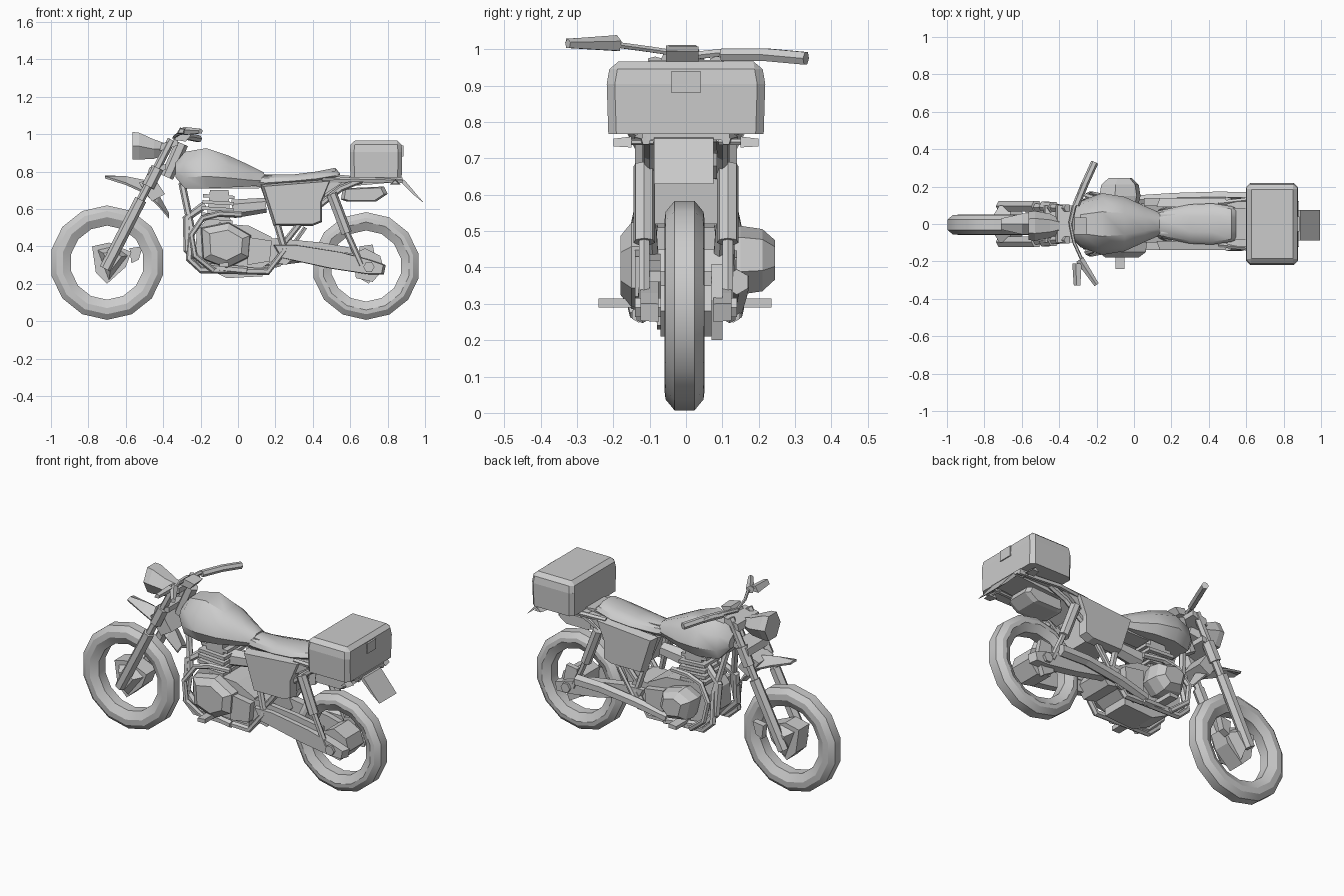
import bpy, bmesh, math
from mathutils import Vector


def finish(name, bm, smooth=None):
    bmesh.ops.recalc_face_normals(bm, faces=bm.faces[:])
    me = bpy.data.meshes.new(name)
    bm.to_mesh(me)
    bm.free()
    ob = bpy.data.objects.new(name, me)
    bpy.context.collection.objects.link(ob)
    if smooth:
        bpy.ops.object.select_all(action='DESELECT')
        ob.select_set(True)
        bpy.context.view_layer.objects.active = ob
        bpy.ops.object.shade_smooth_by_angle(angle=math.radians(smooth))
    return ob


def skin(name, rings, closed=False, smooth=None):
    """Bridge equal-length rings of points, capping the ends if open."""
    bm = bmesh.new()
    vs = [[bm.verts.new(p) for p in r] for r in rings]
    n = len(vs[0])
    for a, b in zip(vs, vs[1:] + ([vs[0]] if closed else [])):
        for i in range(n):
            bm.faces.new((a[i], a[(i + 1) % n], b[(i + 1) % n], b[i]))
    if not closed:
        bm.faces.new(vs[0])
        bm.faces.new(vs[-1])
    return finish(name, bm, smooth)


def layers(name, pts, steps):
    """Side profile (x, z) repeated at each (y, scale about its centre)."""
    cx = sum(p[0] for p in pts) / len(pts)
    cz = sum(p[1] for p in pts) / len(pts)
    return skin(name, [[(cx + (x - cx) * s, y, cz + (z - cz) * s) for x, z in pts] for y, s in steps])


def prism(name, pts, y0, y1, shrink=1.0):
    return layers(name, pts, ((y0, 1), (y1, shrink)))


def tube(name, pts, r, sides=6, r2=None):
    pts = [Vector(p) for p in pts]
    rings = []
    for i, p in enumerate(pts):
        d = (pts[min(i + 1, len(pts) - 1)] - pts[max(i - 1, 0)]).normalized()
        u = d.cross(Vector((0, 1, 0)) if abs(d.y) < .9 else Vector((0, 0, 1))).normalized()
        v = d.cross(u)
        rr = r + ((r2 or r) - r) * i / (len(pts) - 1)
        rings.append([p + rr * (math.cos(a) * u + math.sin(a) * v)
                      for a in (2 * math.pi * k / sides for k in range(sides))])
    return skin(name, rings)


def loft(name, secs, smooth=None):
    """Sections along x: (x, half width, z bottom, z top)."""
    shape = ((.8, 0), (1, .3), (.85, .7), (.4, 1), (-.4, 1), (-.85, .7), (-1, .3), (-.8, 0))
    return skin(name, [[(x, w * a, b + (t - b) * h) for a, h in shape] for x, w, b, t in secs], smooth=smooth)


def tyre(name, cx, cz, ro, ri, w):
    prof = ((ri, -.55), (ri + .045, -1), (ro - .03, -.95), (ro, -.5), (ro, .5), (ro - .03, .95), (ri + .045, 1), (ri, .55))
    skin(name, [[(cx + r * math.cos(a), w * y - .004, cz + r * math.sin(a)) for r, y in prof]
                for a in (2 * math.pi * (k + .5) / 14 for k in range(14))], closed=True, smooth=30)


# Wheels and hubs
tyre("front_tyre", -.70, .313, .306, .198, .054)
tyre("rear_tyre", .685, .295, .288, .19, .055)
prism("front_brake_drum", [(-.78, .40), (-.69, .42), (-.57, .37), (-.60, .29), (-.70, .20), (-.76, .26)], -.05, .05)
layers("front_brake_cover", [(-.75, .38), (-.66, .40), (-.59, .35), (-.69, .22)], ((-.10, .6), (-.05, 1), (.05, 1), (.10, .6)))
prism("brake_caliper", [(-.58, .39), (-.51, .40), (-.53, .33), (-.57, .31)], .06, .10)
prism("rear_hub", [(.62, .36), (.68, .39), (.76, .35), (.78, .28), (.72, .21), (.63, .23)], -.07, .07)
prism("rear_sprocket", [(.65, .40), (.72, .41), (.74, .31), (.70, .20), (.63, .24)], .07, .10)
tube("rear_axle", [(.70, -.14, .29), (.70, .14, .29)], .03)

# Paired parts on both sides
for s, side in ((-1, "right"), (1, "left")):
    tube("fork_lower_" + side, [(-.71, s * .095, .28), (-.52, s * .095, .65)], .032)
    tube("fork_upper_" + side, [(-.53, s * .09, .63), (-.355, s * .085, .97)], .022)
    tube("fork_sleeve_" + side, [(-.48, s * .09, .72), (-.43, s * .088, .82)], .034)
    tube("rear_shock_" + side, [(.50, s * .115, .68), (.58, s * .115, .47)], .03, 7)
    tube("shock_rod_" + side, [(.57, s * .115, .50), (.66, s * .115, .30)], .017)
    prism("swingarm_" + side, [(.18, .41), (.30, .41), (.55, .37), (.70, .33), (.79, .30), (.78, .25), (.70, .25), (.50, .28), (.22, .34)],
          s * .075, s * .125, .95)
    prism("side_panel_" + side, [(.12, .73), (.50, .76), (.45, .64), (.45, .53), (.40, .51), (.19, .51)],
          s * .09, s * .14, .92)
    tube("cradle_tube_" + side, [(-.30, s * .04, .74), (-.25, s * .09, .50), (-.26, s * .12, .33), (-.20, s * .12, .275),
                                 (.16, s * .12, .265), (.25, s * .11, .38), (.20, s * .09, .55), (.14, s * .06, .72)], .019)
    tube("engine_guard_" + side, [(.02, s * .10, .57), (-.10, s * .12, .575), (-.19, s * .13, .55), (-.25, s * .15, .46),
                                  (-.23, s * .16, .35), (-.13, s * .14, .27)], .016)
    tube("frame_stay_" + side, [(.25, s * .09, .42), (.36, s * .10, .56), (.55, s * .10, .71), (.66, s * .10, .755)], .017)
    tube("rack_rail_" + side, [(.45, s * .11, .75), (.62, s * .13, .755), (.88, s * .11, .75)], .014, 5)
    prism("foot_peg_" + side, [(-.10, .31), (-.05, .315), (-.05, .29), (-.10, .29)], s * .10, s * (.235 if s > 0 else .24))
    tube("rear_signal_" + side, [(.84, s * .09, .745), (.84, s * .15, .745)], .008, 5)
    prism("signal_lamp_" + side, [(.81, .73), (.84, .76), (.87, .73)], s * .15, s * .20, .7)
    prism("tail_brace_" + side, [(.50, .76), (.60, .77), (.38, .62), (.30, .59)], s * .08, s * .12)
    tube("header_pipe_" + side, [(-.18, s * .05, .62), (-.275, s * .08, .55), (-.27, s * .10, .38), (-.18, s * .11, .29),
                                 (.05, s * .13, .27)], .022)

# Front end: clamps, lamp, gauge, mudguard
for z, x in ((.93, -.38), (.80, -.445)):
    prism("fork_clamp", [(x - .04, z - .02), (x + .06, z + .01), (x + .06, z + .04), (x - .03, z + .02)], -.10, .10)
tube("steering_head", [(-.38, 0, .77), (-.30, 0, .95)], .035)
skin("headlight", [[(x, r * math.cos(a) - .01, z + h * math.sin(a)) for a in (math.pi * k / 3 for k in range(6))]
                   for x, r, h, z in ((-.565, .075, .085, .938), (-.53, .08, .083, .936), (-.45, .065, .06, .92), (-.375, .03, .03, .92))])
prism("gauge", [(-.34, .97), (-.32, 1.01), (-.25, .995), (-.28, .96)], -.055, .035, .9)
skin("front_mudguard", [[(x, -w, z - d), (x, 0, z), (x, w, z - d), (x, w * .9, z - d - .012), (x, 0, z - .015), (x, -w * .9, z - d - .012)]
                        for x, z, w, d in ((-.71, .78, .03, .005), (-.60, .775, .055, .035), (-.50, .755, .06, .06),
                                           (-.43, .69, .06, .06), (-.37, .58, .045, .02))])
prism("mudguard_bracket", [(-.53, .74), (-.45, .77), (-.39, .68), (-.46, .64)], -.07, .07)

# Handlebar, grips and levers
tube("handlebar_left", [(-.34, 0, .98), (-.32, .09, .99), (-.27, .22, .985)], .012)
tube("handlebar_right", [(-.34, 0, .985), (-.32, -.10, 1.0), (-.27, -.21, 1.015)], .009)
tube("grip_left", [(-.31, .10, .985), (-.26, .22, .985), (-.21, .33, .975)], .02)
tube("grip_right", [(-.29, -.19, 1.015), (-.20, -.325, 1.015)], .024, 5, .014)
prism("brake_lever", [(-.33, 1.0), (-.31, 1.035), (-.28, 1.03), (-.29, 1.0)], -.21, -.33, .7)

# Tank, seat, tail
loft("fuel_tank", [(-.335, .075, .77, .845), (-.285, .125, .71, .905), (-.17, .165, .71, .925), (-.05, .145, .715, .885),
                   (.06, .095, .72, .835), (.14, .06, .73, .795)], 35)
loft("seat", [(.06, .055, .72, .80), (.15, .075, .72, .785), (.30, .105, .735, .785), (.42, .11, .745, .80),
              (.52, .095, .76, .82), (.545, .085, .765, .79)], 35)
prism("frame_spine", [(-.30, .79), (.50, .77), (.50, .73), (.10, .71), (-.28, .71)], -.05, .05)
prism("tail_unit", [(.42, .72), (.52, .785), (.62, .775), (.88, .765), (.87, .745), (.58, .72), (.46, .66)], -.085, .085)
layers("rear_mudguard", [(.55, .65), (.56, .71), (.78, .72), (.80, .68), (.74, .64), (.58, .64)],
       ((-.085, .85), (-.06, 1), (.06, 1), (.085, .85)))
prism("number_plate_flap", [(.85, .765), (.89, .755), (.995, .63), (.94, .675), (.88, .735)], -.088, .075)

# Top box: body, lid, seam and latch
for name, z0, z1, k0, k1 in (("top_box_body", .767, .905, .98, 1), ("top_box_lid", .905, .967, 1, .95)):
    bm = bmesh.new()
    bmesh.ops.create_cube(bm, size=1)
    for v in bm.verts:
        top = v.co.z > 0
        k = k1 if top else k0
        v.co = Vector((.738 + v.co.x * .28 * k, v.co.y * .436 * k, z1 if top else z0))
    es = [e for e in bm.edges if abs(e.verts[0].co.z - e.verts[1].co.z) > .02
          or (k1 < 1 and e.verts[0].co.z > .94)]
    bmesh.ops.bevel(bm, geom=es, offset=.022, segments=1, affect='EDGES')
    finish(name, bm)
prism("top_box_latch", [(.870, .88), (.884, .88), (.884, .94), (.870, .94)], -.04, .04)
prism("rack_plate", [(.56, .75), (.88, .75), (.88, .768), (.56, .768)], -.12, .12)

# Engine: crankcase, covers, finned cylinder, intake
prism("crankcase", [(-.22, .48), (-.18, .53), (.06, .51), (.18, .45), (.18, .32), (.12, .28), (-.17, .29), (-.23, .36)], -.10, .10)
layers("right_cover", [(-.20, .50), (-.05, .53), (.07, .46), (.06, .34), (-.06, .28), (-.19, .33)],
       ((-.09, 1), (-.15, .95), (-.18, .65)))
layers("left_cover", [(-.18, .47), (-.10, .51), (.01, .48), (.03, .39), (-.03, .33), (-.15, .35)],
       ((.09, .9), (.15, 1.05), (.21, .95), (.245, .6)))
prism("gearbox_cover", [(.05, .45), (.18, .43), (.17, .32), (.05, .30)], -.14, .14, .95)
for i in range(5):
    z = .53 + i * .033
    x = -.20 + i * .003
    w = .10 if i < 4 else .075
    prism("cylinder_fin", [(x, z), (x + .17, z - .01), (x + .17, z + .008), (x, z + .018)], -w, w)
prism("cylinder", [(-.17, .52), (-.04, .52), (-.05, .70), (-.15, .70)], -.075, .075)
tube("carburettor", [(-.03, 0, .60), (.06, 0, .61), (.15, 0, .62)], .05, 6, .04)
prism("skid_plate", [(-.17, .285), (.13, .285), (.13, .24), (-.06, .23)], -.08, .08)

# Left exhaust, stand and chain guard
tube("exhaust_left", [(.03, .13, .29), (.22, .14, .33), (.45, .145, .36), (.62, .14, .36)], .028, 6, .035)
prism("battery_box", [(.20, .70), (.42, .70), (.40, .52), (.24, .52)], -.09, .09)
prism("chain_guard", [(.24, .44), (.45, .42), (.62, .39), (.62, .36), (.30, .39)], -.10, -.07)
tube("side_stand", [(.08, .10, .27), (.22, .13, .30), (.36, .12, .50)], .012, 5)
prism("swingarm_pivot", [(.17, .44), (.27, .45), (.31, .36), (.26, .30), (.17, .32)], -.10, .10)
